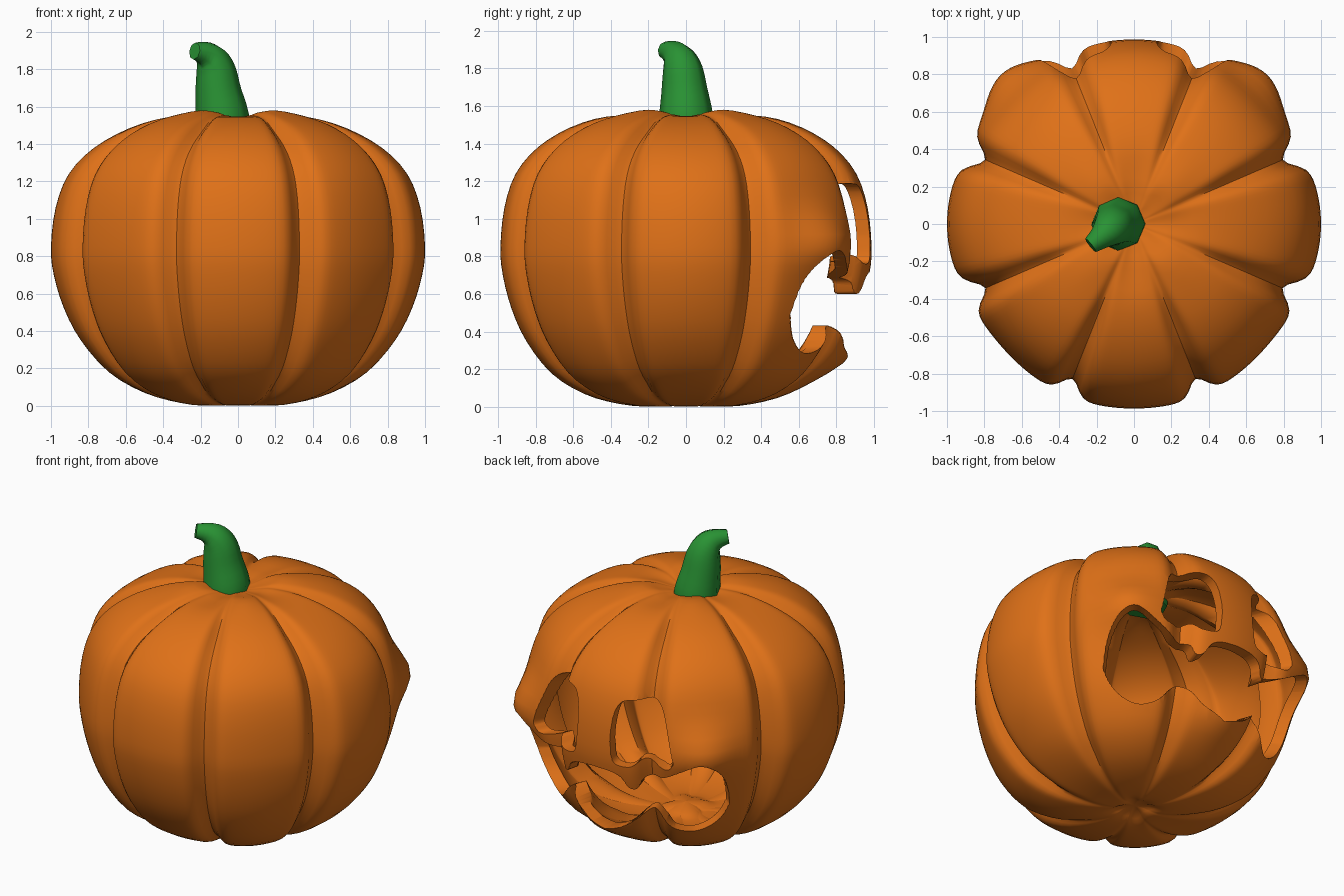
import bpy, bmesh, math
from mathutils import Vector

if "Cube" in bpy.data.objects:
    bpy.data.objects.remove(bpy.data.objects["Cube"])


def material(name, rgb):
    m = bpy.data.materials.new(name)
    m.diffuse_color = (*rgb, 1)
    m.use_nodes = True
    m.node_tree.nodes["Principled BSDF"].inputs["Base Color"].default_value = m.diffuse_color
    return m


def finish(bm, name, mat=None):
    bmesh.ops.recalc_face_normals(bm, faces=bm.faces)
    me = bpy.data.meshes.new(name)
    bm.to_mesh(me)
    bm.free()
    ob = bpy.data.objects.new(name, me)
    bpy.context.collection.objects.link(ob)
    if mat:
        me.materials.append(mat)
    return ob


def smooth_path(pts, n):
    """Catmull-Rom samples through the given points."""
    p = [Vector(q) for q in pts]
    p = [2 * p[0] - p[1]] + p + [2 * p[-1] - p[-2]]
    out = []
    for i in range(1, len(p) - 2):
        a, b, c, d = p[i - 1:i + 3]
        for k in range(n):
            t = k / n
            out.append(0.5 * (2 * b + (c - a) * t + (2 * a - 5 * b + 4 * c - d) * t * t
                              + (3 * b - a - 3 * c + d) * t ** 3))
    return out + [p[-2]]


def skin(bm, rings):
    for a, b in zip(rings, rings[1:]):
        for i in range(len(a)):
            j = (i + 1) % len(a)
            bm.faces.new((a[i], a[j], b[j], b[i]))


def apply_mod(ob, kind, **props):
    mod = ob.modifiers.new(kind.lower(), kind)
    for k, v in props.items():
        setattr(mod, k, v)
    bpy.context.view_layer.objects.active = ob
    bpy.ops.object.modifier_apply(modifier=mod.name)


def shade(ob, angle):
    bpy.ops.object.select_all(action='DESELECT')
    ob.select_set(True)
    bpy.context.view_layer.objects.active = ob
    bpy.ops.object.shade_smooth_by_angle(angle=math.radians(angle))


orange = material("orange_skin", (0.74, 0.165, 0.009))
green = material("green_stem", (0.022, 0.29, 0.034))

# Pumpkin body: lathe profile modulated into eight lobes, cheeks and lip bulging at the back
profile = [(0.05, 0.03), (0.13, 0.002), (0.3, 0.015), (0.5, 0.07), (0.69, 0.18), (0.84, 0.35),
           (0.93, 0.52), (0.985, 0.7), (1, 0.85), (0.975, 1.06), (0.905, 1.24), (0.77, 1.38),
           (0.58, 1.485), (0.37, 1.55), (0.2, 1.58), (0.1, 1.555), (0.04, 1.535)]
SEG = 192


def body_point(r, z, th):
    fade = min(1, r / 0.55) ** 2
    dip = math.exp(-(math.cos(4 * th) / 0.29) ** 2) * (0.25 + 0.75 * fade)
    diagonal = math.sin(2 * th) ** 2
    side = math.cos(th) ** 2
    # diagonal and front/back lobes are boxier than the side lobes
    full = max(0.22 * diagonal, 0.14 * (1 - side))
    amp = (0.14 * side + 0.087 * (1 - side)) * (1 - diagonal) + 0.087 * diagonal
    rad = r ** (1 - full) * (0.86 + amp * (1 - dip))
    phi = abs(math.degrees(math.atan2(math.cos(th), math.sin(th))))
    rad += 0.1 * math.exp(-((phi - 43) / 12) ** 2 - ((z - 0.87) / 0.16) ** 2)
    rad += 0.075 * math.exp(-(phi / 13) ** 2 - ((z - 0.27) / 0.11) ** 2)
    groove = dip * math.sin(math.pi * min(r, 1))
    z += groove * (-0.035 if z > 0.85 else 0.025)
    if z > 1:
        z -= 0.035 * (1 - diagonal) * math.exp(-((r - 0.2) / 0.13) ** 2)
    return (rad * math.cos(th), rad * math.sin(th) * 1.042, z)


bm = bmesh.new()
rings = [[bm.verts.new(body_point(r, z, 2 * math.pi * i / SEG)) for i in range(SEG)]
         for r, z in smooth_path(profile, 3)]
skin(bm, rings)
for ring, z in ((rings[0], 0.04), (rings[-1], 1.525)):
    tip = bm.verts.new((0, 0, z))
    for i in range(SEG):
        bm.faces.new((ring[i], ring[(i + 1) % SEG], tip))
body = finish(bm, "pumpkin_body", orange)
apply_mod(body, 'SOLIDIFY', thickness=0.07, offset=-1)


# Radial cutters from (degrees off the back centre, height) outlines
def lerp(pts, x):
    for (x0, y0), (x1, y1) in zip(pts, pts[1:]):
        if x <= x1:
            return y0 + (y1 - y0) * (x - x0) / (x1 - x0)
    return pts[-1][1]


def curve(pts):
    return [tuple(v) for v in smooth_path(pts, 4)]


def cutter(name, upper, lower, start, end, n):
    bm = bmesh.new()
    rings = []
    for k in range(n + 1):
        phi = start + (end - start) * k / n
        a = math.radians(phi)
        hi, lo = lerp(upper, abs(phi)), lerp(lower, abs(phi))
        hi = max(hi, lo + 0.004)
        rings.append([bm.verts.new((r * math.sin(a), r * math.cos(a), z))
                      for r, z in ((0.35, lo), (1.5, lo), (1.5, hi), (0.35, hi))])
    skin(bm, rings)
    bm.faces.new(rings[0])
    bm.faces.new(rings[-1])
    ob = finish(bm, name)
    ob.hide_render = True
    return ob


mouth_up = curve([(0, 0.72), (7, 0.71), (11, 0.68), (13.5, 0.615), (16.5, 0.605), (19, 0.675),
                  (26, 0.70), (32, 0.76), (39, 0.83), (44, 0.8), (48, 0.72), (50.5, 0.62),
                  (52, 0.5)])
mouth_low = curve([(0, 0.25), (10, 0.31), (19, 0.42), (23, 0.42), (29, 0.32), (36, 0.285),
                   (42, 0.3), (47, 0.35), (50, 0.41), (52, 0.49)])
eye_up = curve([(7, 0.93), (7.8, 1.08), (10, 1.16), (14, 1.185), (23, 1.18), (26.5, 1.13),
                (28.5, 1.0), (30.5, 0.84)])
eye_low = curve([(7, 0.91), (7.8, 0.8), (10, 0.765), (15, 0.765), (19, 0.81), (24, 0.78),
                 (28.5, 0.775), (30.5, 0.82)])

cutters = [cutter("mouth_cutter", mouth_up, mouth_low, -52, 52, 150)]
for s in (-1, 1):
    cutters.append(cutter("eye_cutter", eye_up, eye_low, 7 * s, 30.5 * s, 50))
for c in cutters:
    apply_mod(body, 'BOOLEAN', operation='DIFFERENCE', solver='EXACT', object=c)
for c in cutters:
    bpy.data.objects.remove(c)
shade(body, 45)

# Stem: tapering eight-sided tube that hooks over at the tip
path = [(-0.08, 0, 1.46, 0.14), (-0.085, 0, 1.55, 0.143), (-0.105, -0.008, 1.68, 0.123),
        (-0.118, -0.018, 1.79, 0.107), (-0.145, -0.042, 1.855, 0.088),
        (-0.183, -0.075, 1.885, 0.064), (-0.232, -0.114, 1.897, 0.046)]
pts = smooth_path(path, 3)
bm = bmesh.new()
rings = []
for i, p in enumerate(pts):
    t = (pts[min(i + 1, len(pts) - 1)] - pts[max(i - 1, 0)]).to_3d().normalized()
    u = Vector((1, -1, 0)).normalized()
    u = (u - t * u.dot(t)).normalized()
    v = t.cross(u)
    rings.append([bm.verts.new(p.to_3d() + p[3] * (math.cos(a) * u + math.sin(a) * v))
                  for a in (2 * math.pi * k / 8 for k in range(8))])
skin(bm, rings)
bm.faces.new(rings[0])
bm.faces.new(rings[-1])
shade(finish(bm, "stem", green), 60)
